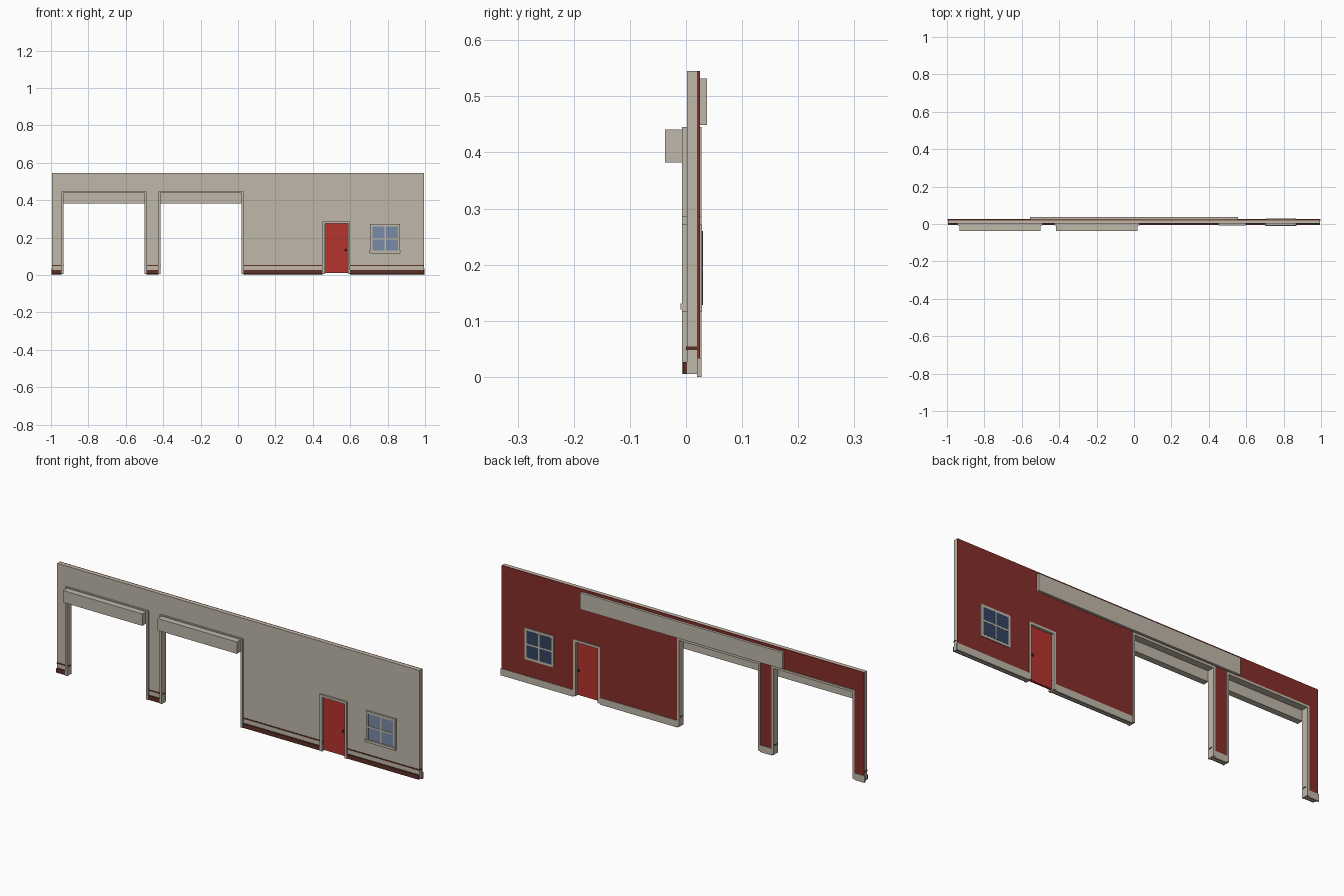
import bpy, bmesh
from mathutils import Matrix

if "Cube" in bpy.data.objects:
    bpy.data.objects.remove(bpy.data.objects["Cube"])


def material(name, rgb):
    m = bpy.data.materials.new(name)
    m.diffuse_color = (*rgb, 1)
    m.use_nodes = True
    m.node_tree.nodes["Principled BSDF"].inputs["Base Color"].default_value = m.diffuse_color
    return m


BEIGE = material("beige plaster", (0.53, 0.48, 0.40))
RED = material("dark red panel", (0.24, 0.029, 0.023))
DOOR = material("bright red door", (0.47, 0.034, 0.027))
BROWN = material("brown plinth", (0.11, 0.03, 0.02))
GLASS = material("blue glass", (0.19, 0.26, 0.39))
DARK = material("dark blue glass", (0.034, 0.058, 0.12))
METAL = material("dark metal", (0.03, 0.02, 0.018))


def finish(bm, name, mat):
    bmesh.ops.recalc_face_normals(bm, faces=bm.faces)
    me = bpy.data.meshes.new(name)
    bm.to_mesh(me)
    bm.free()
    me.materials.append(mat)
    ob = bpy.data.objects.new(name, me)
    bpy.context.collection.objects.link(ob)
    return ob


def box(name, x, y, z, mat):
    bm = bmesh.new()
    size = [b - a for a, b in (x, y, z)]
    mid = [(a + b) / 2 for a, b in (x, y, z)]
    bmesh.ops.create_cube(bm, size=1, matrix=Matrix.Translation(mid) @ Matrix.Diagonal((*size, 1)))
    return finish(bm, name, mat)


def slab(name, outline, y0, y1, mat):
    """Outline in x, z extruded along y."""
    bm = bmesh.new()
    face = bm.faces.new([bm.verts.new((x, y0, z)) for x, z in outline])
    out = bmesh.ops.extrude_face_region(bm, geom=[face])
    verts = [v for v in out["geom"] if isinstance(v, bmesh.types.BMVert)]
    bmesh.ops.translate(bm, verts=verts, vec=(0, y1 - y0, 0))
    return finish(bm, name, mat)


# Openings: left, right, top, trim width (outer edges of the trim)
openings = [(-0.943, -0.489, 0.445, 0.011),
            (-0.425, 0.030, 0.445, 0.011),
            (0.453, 0.600, 0.286, 0.012)]
END, BOTTOM, TOP = 0.994, 0.005, 0.545

# Wall outline with the openings notched out from below
outline = [(-END, TOP), (-END, BOTTOM)]
for a, b, h, t in openings:
    a, b, h = a + t / 2, b - t / 2, h - t / 2
    outline += [(a, BOTTOM), (a, h), (b, h), (b, BOTTOM)]
outline += [(END, BOTTOM), (END, TOP)]
slab("front_wall", outline, 0.002, 0.020, BEIGE)
slab("back_red_panel", outline, 0.020, 0.025, RED)

# Trim around each opening
for i, (a, b, h, t) in enumerate(openings):
    frame = [(a, BOTTOM), (a, h), (b, h), (b, BOTTOM),
             (b - t, BOTTOM), (b - t, h - t), (a + t, h - t), (a + t, BOTTOM)]
    slab(f"opening_trim_{i + 1}", frame, -0.007, 0.028, BEIGE)

# Plinth, stripe and rear skirting on each solid stretch of wall
edges = [-END] + [v for a, b, h, t in openings for v in (a, b)] + [END]
trims = [0] + [t for a, b, h, t in openings for _ in range(2)] + [0]
for i in range(0, len(edges), 2):
    a, b = edges[i], edges[i + 1]
    n = i // 2 + 1
    box(f"plinth_{n}", (a, b), (-0.005, 0.002), (0.006, 0.027), BROWN)
    box(f"stripe_{n}", (a - trims[i] - 0.001, b + trims[i + 1] + 0.001),
        (0.0, 0.0195), (0.048, 0.054), BROWN)
    box(f"skirting_{n}", (a - (0.004 if i == 0 else 0), b + (0.004 if b == END else 0)),
        (0.0195, 0.0275), (0.0, 0.034), BEIGE)

# Roller shutter housings
for i, (a, b, h, t) in enumerate(openings[:2]):
    box(f"shutter_housing_{i + 1}", (a + 0.009, b - 0.010), (-0.037, -0.0065), (0.382, 0.441), BEIGE)

# Rear sign board
box("rear_board", (-0.555, 0.555), (0.0245, 0.037), (0.449, 0.532), BEIGE)

# Door with a knob on each side
box("door", (0.463, 0.590), (0.004, 0.016), (0.010, 0.276), DOOR)
for side, y in (("front", 0.001), ("rear", 0.019)):
    bm = bmesh.new()
    bmesh.ops.create_uvsphere(bm, u_segments=10, v_segments=6, radius=0.006,
                              matrix=Matrix.Translation((0.576, y, 0.133)))
    finish(bm, f"door_knob_{side}", METAL)

# Window on both faces: glass plate, surround and glazing bars
X0, X1, Z0, Z1 = 0.718, 0.855, 0.128, 0.260
XM, ZM = (X0 + X1) / 2, (Z0 + Z1) / 2
for side, ys, yg, mat in (("front", (-0.007, 0.002), (-0.003, 0.002), GLASS),
                          ("rear", (0.025, 0.0285), (0.025, 0.0295), DARK)):
    box(f"window_glass_{side}", (X0, X1), yg, (Z0, Z1), mat)
    low = Z0 - 0.012
    for part, x, z in (("left", (X0 - 0.012, X0), (low, Z1 + 0.012)),
                       ("right", (X1, X1 + 0.012), (low, Z1 + 0.012)),
                       ("top", (X0, X1), (Z1, Z1 + 0.012)),
                       ("bottom", (X0, X1), (low, Z0))):
        box(f"window_frame_{part}_{side}", x, ys, z, BEIGE)
    yb = (ys[0] + 0.002, 0.002) if side == "front" else (0.025, 0.0305)
    box(f"window_bar_upright_{side}", (XM - 0.004, XM + 0.004), yb, (Z0, Z1), BEIGE)
    box(f"window_bar_cross_{side}", (X0, X1), yb, (ZM - 0.004, ZM + 0.004), BEIGE)
box("window_sill", (0.700, 0.868), (-0.010, 0.002), (0.120, 0.131), BEIGE)
